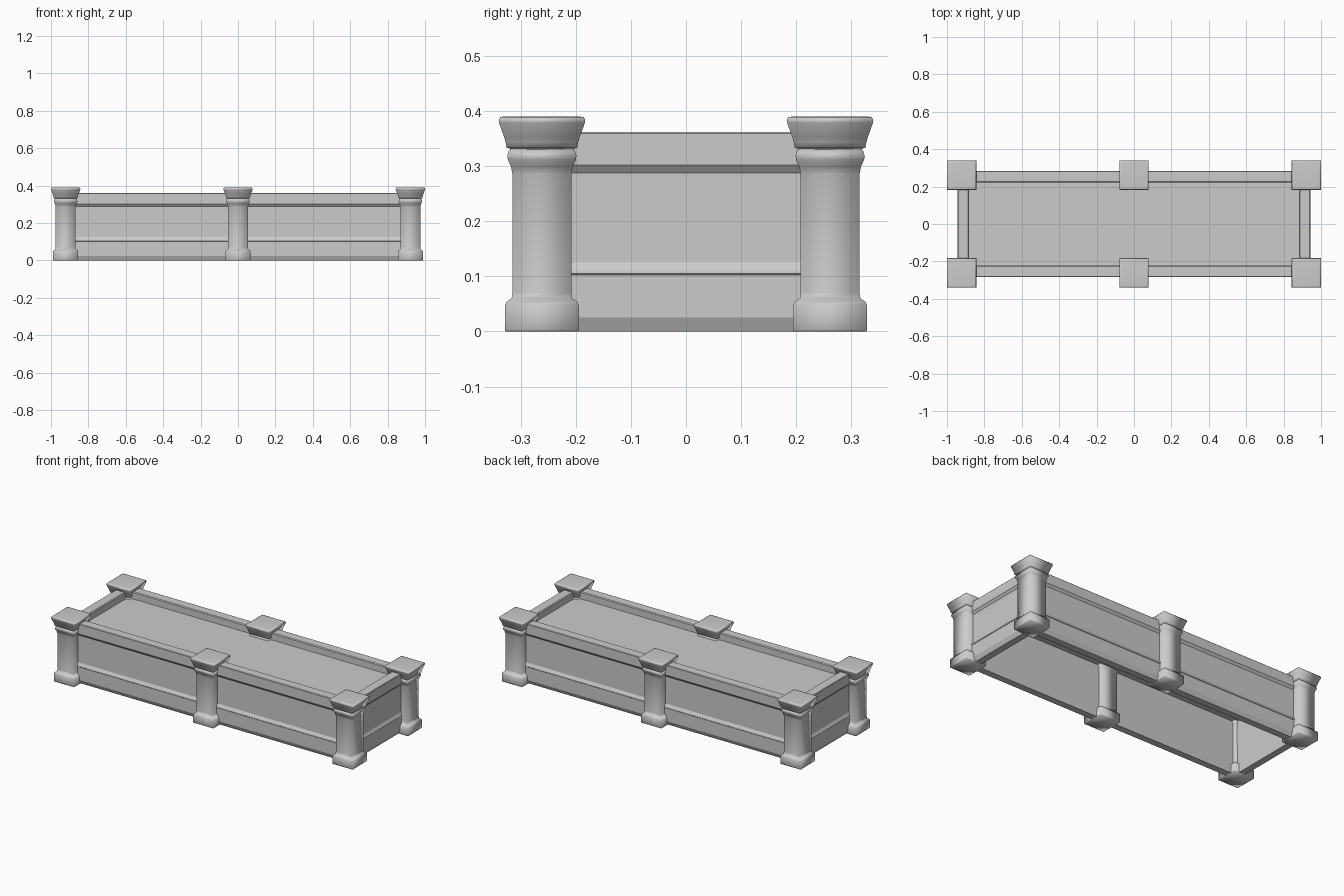
import bpy
import bmesh

cube = bpy.data.objects.get("Cube")
if cube:
    bpy.data.objects.remove(cube, do_unlink=True)

stone = bpy.data.materials.new("grey stone")
stone.use_nodes = True
grey = (0.6, 0.6, 0.6, 1)
stone.diffuse_color = grey
stone.node_tree.nodes["Principled BSDF"].inputs["Base Color"].default_value = grey

POST_X, POST_Y = 0.9215, 0.2615


def make_object(name, bm, location=(0, 0, 0)):
    bmesh.ops.recalc_face_normals(bm, faces=bm.faces)
    mesh = bpy.data.meshes.new(name)
    bm.to_mesh(mesh)
    bm.free()
    mesh.materials.append(stone)
    obj = bpy.data.objects.new(name, mesh)
    obj.location = location
    bpy.context.collection.objects.link(obj)
    return obj


def loft(bm, rings, cap_ends=True):
    """Skin a list of closed rings of vertices."""
    for a, b in zip(rings, rings[1:]):
        n = len(a)
        for i in range(n):
            bm.faces.new((a[i], a[(i + 1) % n], b[(i + 1) % n], b[i]))
    if cap_ends:
        bm.faces.new(rings[0])
        bm.faces.new(rings[-1])


# Square posts: half-width and height of each step, from foot to cap
POST = [(0.066, 0), (0.067, 0.003), (0.067, 0.048), (0.064, 0.054),
        (0.055, 0.060), (0.0535, 0.07), (0.0535, 0.285), (0.056, 0.299),
        (0.062, 0.312), (0.0625, 0.320), (0.060, 0.328), (0.058, 0.329),
        (0.058, 0.332), (0.064, 0.333), (0.066, 0.344), (0.068, 0.351),
        (0.078, 0.379), (0.0785, 0.384), (0.076, 0.389), (0.069, 0.39)]


def add_post(name, x, y):
    bm = bmesh.new()
    rings = [[bm.verts.new((sx * w, sy * w, z))
              for sx, sy in ((-1, -1), (1, -1), (1, 1), (-1, 1))]
             for w, z in POST]
    loft(bm, rings)
    post = make_object(name, bm, (x, y, 0))
    post.data.shade_smooth()


for x, across in ((-POST_X, "right"), (0, "middle"), (POST_X, "left")):
    for y, depth in ((-POST_Y, "front"), (POST_Y, "back")):
        add_post(f"{depth}_{across}_post", x, y)

# Wall section: offset outward from the post centre line, and height
WALL = [(-0.036, 0), (0.004, 0), (0.016, 0.025), (0.016, 0.102),
        (0.019, 0.105), (0.018, 0.111), (0.010, 0.125), (0.010, 0.288),
        (0.021, 0.302), (0.021, 0.359), (0.018, 0.362), (-0.034, 0.362),
        (-0.039, 0.358), (-0.039, 0.304)]


def add_wall(name, axis, side):
    """Extrude the wall section along one axis, between the corner posts."""
    bm = bmesh.new()
    rings = []
    for end in (-1, 1):
        if axis == "x":
            ring = [(end * POST_X, side * (POST_Y + d), z) for d, z in WALL]
        else:
            ring = [(side * (POST_X + d), end * POST_Y, z) for d, z in WALL]
        rings.append([bm.verts.new(co) for co in ring])
    loft(bm, rings)
    make_object(name, bm)


add_wall("front_wall", "x", -1)
add_wall("back_wall", "x", 1)
add_wall("left_wall", "y", 1)
add_wall("right_wall", "y", -1)

# Thin bed surface set below the rim, open underneath
bm = bmesh.new()
bmesh.ops.create_cube(bm, size=1)
bmesh.ops.scale(bm, vec=(2 * POST_X - 0.06, 2 * POST_Y - 0.06, 0.006), verts=bm.verts)
make_object("bed_surface", bm, (0, 0, 0.317))
